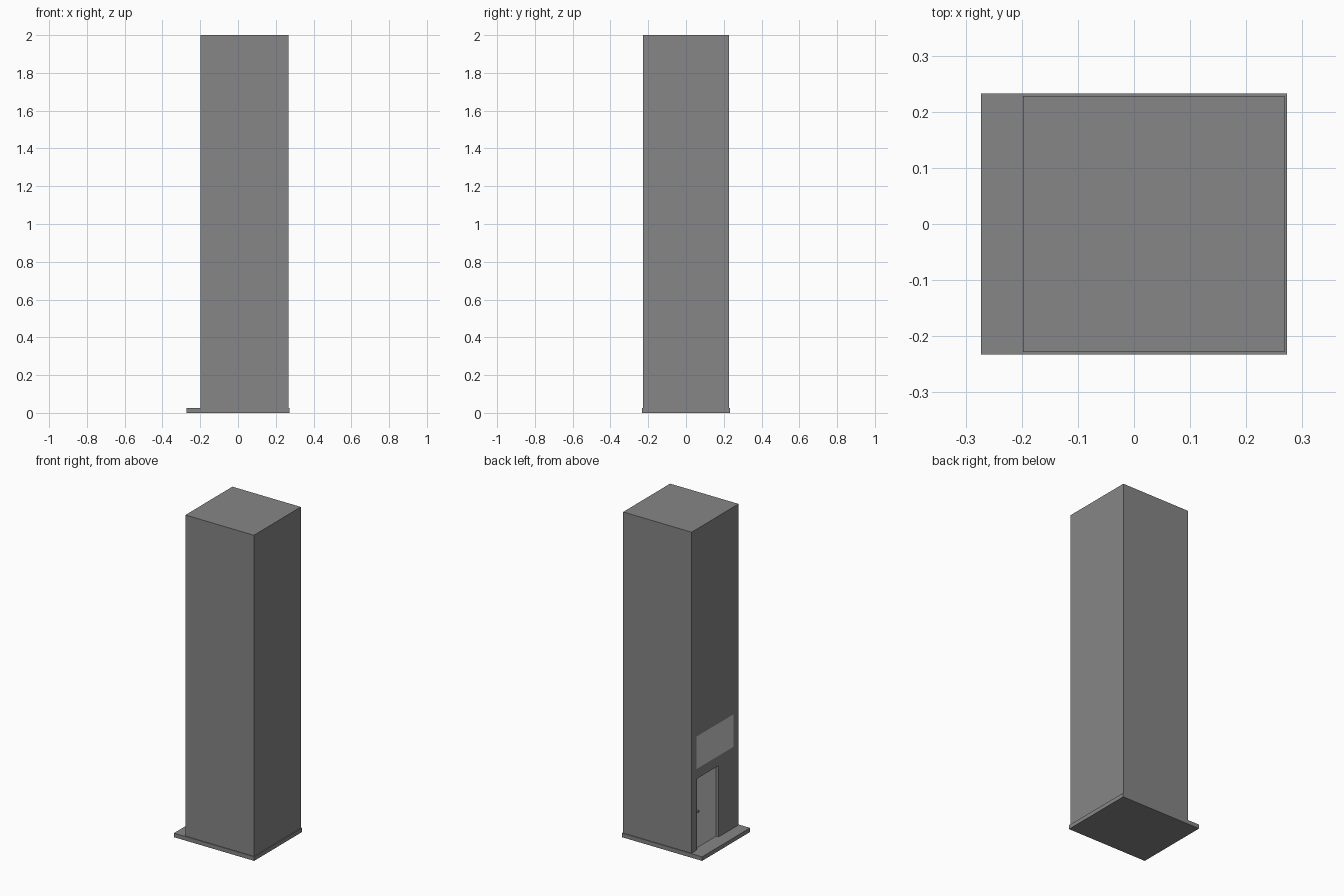
import bpy, math

if "Cube" in bpy.data.objects:
    bpy.data.objects.remove(bpy.data.objects["Cube"])


def material(name, v):
    m = bpy.data.materials.new(name)
    m.diffuse_color = (v, v, v, 1)
    m.use_nodes = True
    m.node_tree.nodes["Principled BSDF"].inputs["Base Color"].default_value = m.diffuse_color
    return m


dark = material("dark_grey", 0.238)
light = material("light_grey", 0.7)


def box(name, lo, hi, mat=None):
    bpy.ops.mesh.primitive_cube_add(size=1, location=[(a + b) / 2 for a, b in zip(lo, hi)])
    o = bpy.context.object
    o.name = name
    o.scale = [b - a for a, b in zip(lo, hi)]
    bpy.ops.object.transform_apply(location=False, rotation=False, scale=True)
    if mat:
        o.data.materials.append(mat)
    return o


FACE = -0.198              # x of the entrance wall
Y0, Y1 = -0.05, 0.19       # doorway sides
FLOOR, HEAD = 0.025, 0.47  # doorway bottom and top
T = 0.015                  # frame width
FRAME = FACE + 0.002       # x of the frame front
DOOR = FACE + 0.018        # x of the door surface
BACK = FACE + 0.03         # x of the recess back

# Ground slab and tower
box("base_slab", (-0.273, -0.233, 0), (0.273, 0.233, FLOOR), dark)
tower = box("tower", (FACE, -0.228, FLOOR), (0.268, 0.228, 2.0), dark)

# Shallow doorway recess
cutter = box("doorway_cutter", (FACE - 0.1, Y0, FLOOR - 0.1), (BACK, Y1, HEAD))
cutter.hide_render = True
mod = tower.modifiers.new("doorway", 'BOOLEAN')
mod.operation = 'DIFFERENCE'
mod.solver = 'EXACT'
mod.object = cutter
bpy.context.view_layer.objects.active = tower
bpy.ops.object.modifier_apply(modifier=mod.name)
bpy.data.objects.remove(cutter)

# Door frame: two posts and a lintel
for name, a in (("frame_post_near", Y0), ("frame_post_far", Y1 - T)):
    box(name, (FRAME, a, FLOOR), (BACK, a + T, HEAD), dark)
box("frame_lintel", (FRAME, Y0 + T, HEAD - 0.008), (BACK, Y1 - T, HEAD), dark)

# Door leaf
box("door", (DOOR, Y0 + T, FLOOR), (BACK, Y1 - T, HEAD - 0.008), light)

# Round door knob
bpy.ops.mesh.primitive_cylinder_add(vertices=16, radius=0.007, depth=0.012,
                                    location=(DOOR - 0.006, 0.15, 0.25),
                                    rotation=(0, math.pi / 2, 0))
knob = bpy.context.object
knob.name = "door_knob"
knob.data.materials.append(dark)
bpy.ops.object.shade_smooth_by_angle()

# Blank sign panel above the door
bpy.ops.mesh.primitive_plane_add(size=1, location=(FACE - 0.0006, 0.002, 0.625),
                                 rotation=(0, -math.pi / 2, 0))
sign = bpy.context.object
sign.name = "sign_panel"
sign.scale = (0.2, 0.356, 1)
sign.data.materials.append(light)
